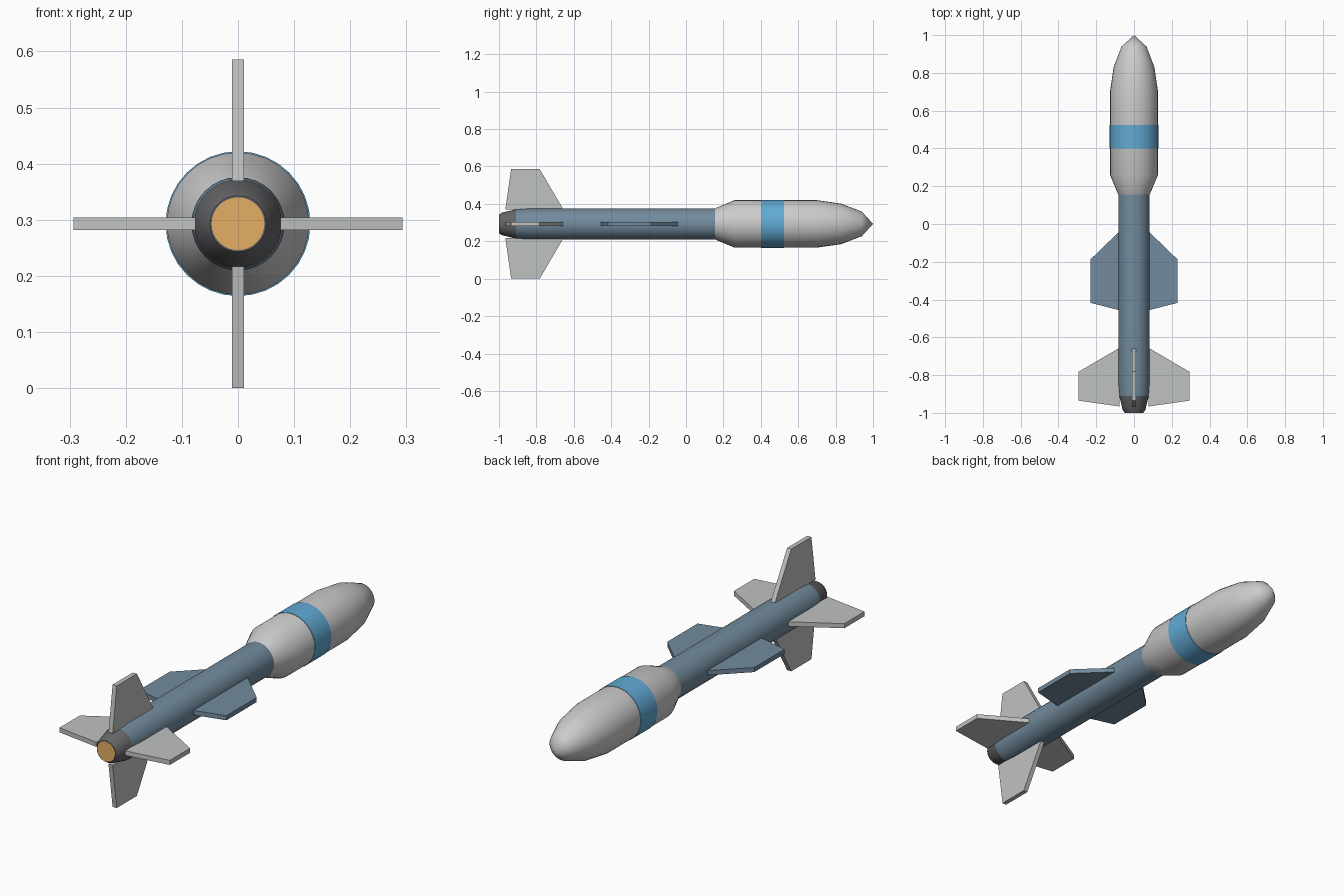
import bpy, bmesh, math

if "Cube" in bpy.data.objects:
    bpy.data.objects.remove(bpy.data.objects["Cube"])

AXIS_Z = 0.293
SIDES = 32


def material(name, rgb):
    m = bpy.data.materials.new(name)
    m.diffuse_color = (*rgb, 1)
    m.use_nodes = True
    m.node_tree.nodes["Principled BSDF"].inputs["Base Color"].default_value = m.diffuse_color
    return m


LIGHT = material("light grey", (0.60, 0.60, 0.60))
FIN = material("fin grey", (0.53, 0.54, 0.54))
SLATE = material("slate blue", (0.17, 0.26, 0.34))
BLUE = material("band blue", (0.12, 0.40, 0.66))
DARK = material("dark grey", (0.13, 0.13, 0.14))
ORANGE = material("exhaust orange", (0.78, 0.43, 0.13))


def add(name, bm, mat):
    bmesh.ops.recalc_face_normals(bm, faces=bm.faces)
    me = bpy.data.meshes.new(name)
    bm.to_mesh(me)
    bm.free()
    me.materials.append(mat)
    ob = bpy.data.objects.new(name, me)
    bpy.context.collection.objects.link(ob)
    return ob


def lathe(name, profile, mat):
    """Spin (y, radius) points around the long axis."""
    bm = bmesh.new()
    rings = []
    for y, r in profile:
        n = 1 if r == 0 else SIDES
        rings.append([bm.verts.new((r * math.cos(2 * math.pi * i / SIDES), y,
                                    AXIS_Z + r * math.sin(2 * math.pi * i / SIDES)))
                      for i in range(n)])
    for a, b in zip(rings, rings[1:]):
        for i in range(SIDES):
            j = (i + 1) % SIDES
            if len(b) == 1:
                bm.faces.new((a[i], a[j], b[0]))
            else:
                bm.faces.new((a[i], a[j], b[j], b[i]))
    for ring in (rings[0], rings[-1]):
        if len(ring) > 1:
            bm.faces.new(ring)
    ob = add(name, bm, mat)
    bpy.ops.object.select_all(action='DESELECT')
    bpy.context.view_layer.objects.active = ob
    ob.select_set(True)
    bpy.ops.object.shade_smooth_by_angle(angle=math.radians(35))


def fin(name, outline, angle, thick, mat):
    """Flat plate from (radius, y) points, turned around the long axis."""
    bm = bmesh.new()
    c, s = math.cos(angle), math.sin(angle)
    sides = [[bm.verts.new((r * c - t * s, y, AXIS_Z + r * s + t * c)) for r, y in outline]
             for t in (-thick / 2, thick / 2)]
    lo, hi = sides
    bm.faces.new(lo)
    bm.faces.new(hi)
    for i in range(len(outline)):
        j = (i + 1) % len(outline)
        bm.faces.new((lo[i], lo[j], hi[j], hi[i]))
    add(name, bm, mat)


# Body, from tail to nose
lathe("nozzle", [(-0.999, 0.050), (-0.985, 0.060), (-0.91, 0.078)], DARK)
lathe("exhaust_disc", [(-1.0, 0.047), (-0.996, 0.047)], ORANGE)
lathe("body_tube", [(-0.91, 0.078), (-0.84, 0.083), (0.155, 0.083)], SLATE)
lathe("warhead", [(0.155, 0.083), (0.26, 0.127), (0.70, 0.127), (0.83, 0.108),
                  (0.94, 0.066), (1.0, 0)], LIGHT)
lathe("warhead_band", [(0.40, 0.129), (0.525, 0.129)], BLUE)

# Four tail fins
tail = [(0.076, -0.966), (0.293, -0.935), (0.293, -0.782), (0.076, -0.655)]
for k in range(4):
    fin(f"tail_fin_{k + 1}", tail, k * math.pi / 2, 0.022, FIN)

# Two side wings
wing = [(0.076, -0.457), (0.231, -0.417), (0.231, -0.188), (0.076, -0.038)]
for label, angle in (("right", 0), ("left", math.pi)):
    fin(f"{label}_wing", wing, angle, 0.022, SLATE)
